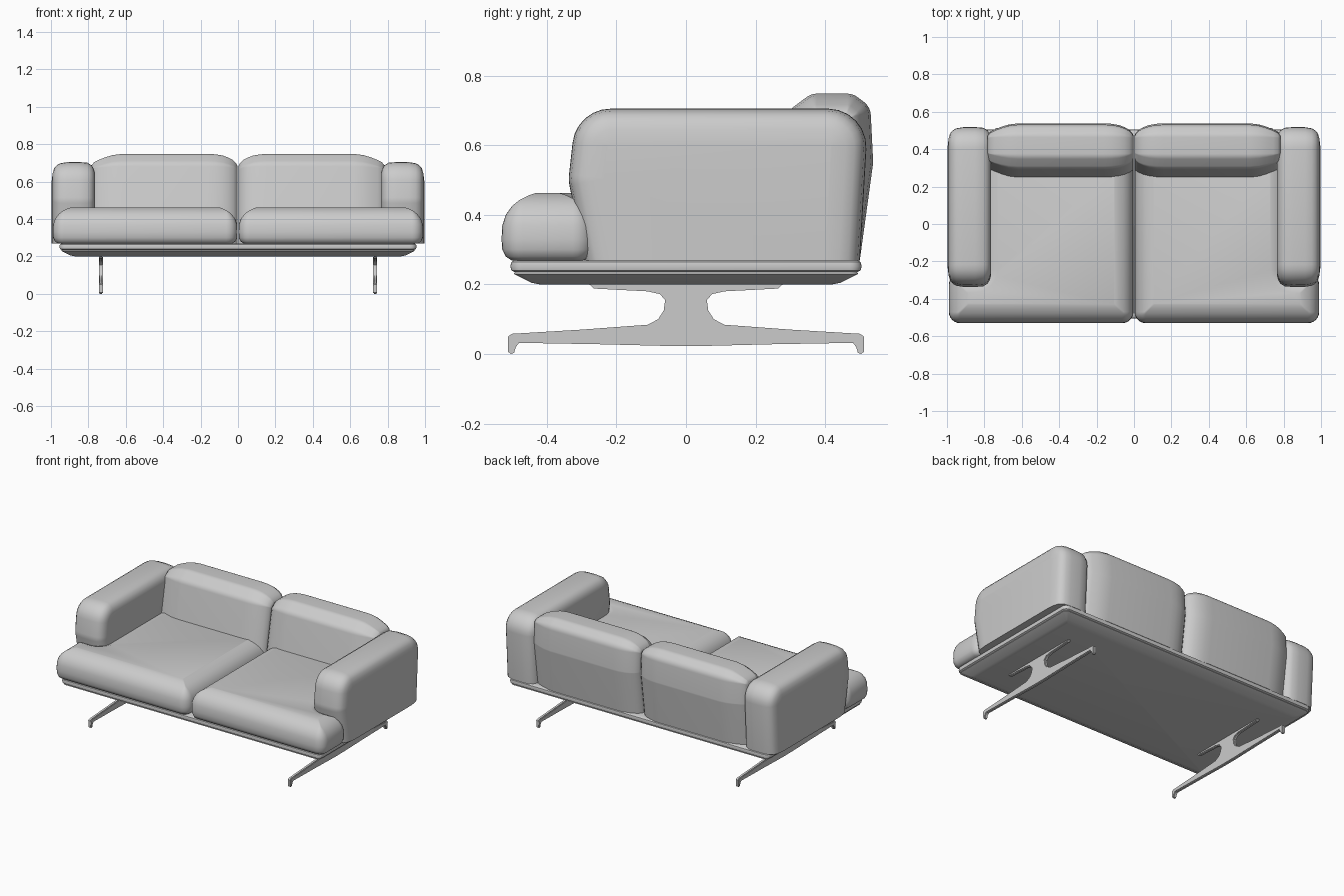
import bpy, bmesh, math
from mathutils import Vector

if "Cube" in bpy.data.objects:
    bpy.data.objects.remove(bpy.data.objects["Cube"], do_unlink=True)

grey = bpy.data.materials.new("light grey")
grey.use_nodes = True
grey.diffuse_color = (0.6, 0.6, 0.6, 1)
grey.node_tree.nodes["Principled BSDF"].inputs["Base Color"].default_value = (0.6, 0.6, 0.6, 1)


def finish(name, bm, angle=40):
    bmesh.ops.recalc_face_normals(bm, faces=bm.faces)
    mesh = bpy.data.meshes.new(name)
    bm.to_mesh(mesh)
    bm.free()
    mesh.materials.append(grey)
    obj = bpy.data.objects.new(name, mesh)
    bpy.context.collection.objects.link(obj)
    bpy.ops.object.select_all(action='DESELECT')
    obj.select_set(True)
    bpy.context.view_layer.objects.active = obj
    bpy.ops.object.shade_smooth_by_angle(angle=math.radians(angle))
    return obj


def rounded_ring(poly, inset, radius, steps=6):
    """Inset a counter-clockwise polygon and round its corners."""
    pts = [Vector(p) for p in poly]
    ring = []
    for i, p in enumerate(pts):
        a = (p - pts[i - 1]).normalized()
        b = (pts[(i + 1) % len(pts)] - p).normalized()
        na, nb = Vector((-a.y, a.x)), Vector((-b.y, b.x))
        corner = p + (na + nb) * inset / (1 + na.dot(nb))
        turn = a.x * b.y - a.y * b.x
        r = max(radius - inset, 0.006) if turn > 0 else 0.02 + inset
        t = r * math.tan(a.angle(b) / 2)
        start, end = corner - a * t, corner + b * t
        centre = start + na * r * (1 if turn > 0 else -1)
        sweep = math.copysign(a.angle(b), turn)
        for k in range(steps + 1):
            s = sweep * k / steps
            d = start - centre
            c, n = math.cos(s), math.sin(s)
            ring.append(centre + Vector((d.x * c - d.y * n, d.x * n + d.y * c)))
    return ring


def loft(name, poly, layers, radius, place, floor=None):
    """Stack inset copies of an outline; place maps (u, v, height) to space."""
    bm = bmesh.new()
    rings = [[bm.verts.new(place(p.x, p.y, h)) for p in rounded_ring(poly, d, radius)]
             for h, d in layers]
    n = len(rings[0])
    for low, high in zip(rings, rings[1:]):
        for i in range(n):
            j = (i + 1) % n
            bm.faces.new((low[i], low[j], high[j], high[i]))
    bm.faces.new(rings[0][::-1])
    bm.faces.new(rings[-1])
    # Trim the underside flat where the cushion meets the platform
    if floor is not None:
        bmesh.ops.bisect_plane(bm, geom=bm.verts[:] + bm.edges[:] + bm.faces[:],
                               plane_co=(0, 0, floor), plane_no=(0, 0, 1), clear_inner=True)
        bmesh.ops.holes_fill(bm, edges=[e for e in bm.edges if e.is_boundary])
    return finish(name, bm)


# Platform: tapered tray with a rounded rail around its top
loft("platform", [(-.955, -.505), (.955, -.505), (.955, .505), (-.955, .505)],
     [(.2, .085), (.205, .06), (.23, .01), (.235, .013), (.24, .003),
      (.252, 0), (.264, .003), (.27, .012)], .035, lambda u, v, h: (u, v, h))

seat_plan = [(.003, -.53), (.99, -.53), (.99, -.265), (.83, -.265), (.83, .38), (.003, .38)]
seat_layers = [(.268, .03), (.28, .012), (.3, .002), (.33, 0), (.37, .002), (.4, .012),
               (.425, .03), (.443, .052), (.456, .078), (.463, .1)]

arm_side = [(-.26, .1), (.49, .1), (.525, .705), (-.315, .705), (-.338, .5)]
arm_layers = [(.765, .06), (.77, .04), (.782, .018), (.805, .004), (.85, 0), (.915, .001),
              (.95, .007), (.97, .018), (.983, .034), (.991, .06), (.996, .1)]

back_side = [(.2, .2), (.49, .2), (.538, .55), (.53, .71), (.48, .748), (.36, .748), (.295, .7)]
back_layers = [(.003, .065), (.008, .052), (.025, .034), (.05, .02), (.08, .009), (.12, .002),
               (.16, 0), (.62, 0), (.67, .006), (.71, .018), (.745, .032), (.77, .045),
               (.782, .06)]

# Half of the leg silhouette, from top centre to bottom centre
leg_half = [(.28, .202), (.265, .188), (.11, .18), (.075, .172), (.06, .155), (.064, .125),
            (.08, .1), (.11, .084), (.3, .07), (.5, .058), (.512, .05), (.511, .006), (.503, 0),
            (.494, .003), (.489, .02), (.48, .032), (.25, .028), (.05, .023)]


def leg(name, x):
    bm = bmesh.new()
    outline = leg_half + [(-y, z) for y, z in reversed(leg_half)]
    face = bm.faces.new([bm.verts.new((x - .011, y, z)) for y, z in outline])
    grown = bmesh.ops.extrude_face_region(bm, geom=[face])["geom"]
    bmesh.ops.translate(bm, vec=(.022, 0, 0),
                        verts=[g for g in grown if isinstance(g, bmesh.types.BMVert)])
    rims = [e for e in bm.edges if abs(e.verts[0].co.x - e.verts[1].co.x) < .001]
    bmesh.ops.bevel(bm, geom=rims, offset=.004, segments=2, affect='EDGES')
    finish(name, bm)


for side, s in (("left", 1), ("right", -1)):
    loft(side + "_seat_cushion", seat_plan, seat_layers, .06, lambda u, v, h: (s * u, v, h))
    loft(side + "_armrest", arm_side, arm_layers, .11, lambda u, v, h: (s * h, u, v), .268)
    loft(side + "_back_cushion", back_side, back_layers, .05,
         lambda u, v, h: (s * h, u, v), .268)
    leg(side + "_leg", s * .733)
